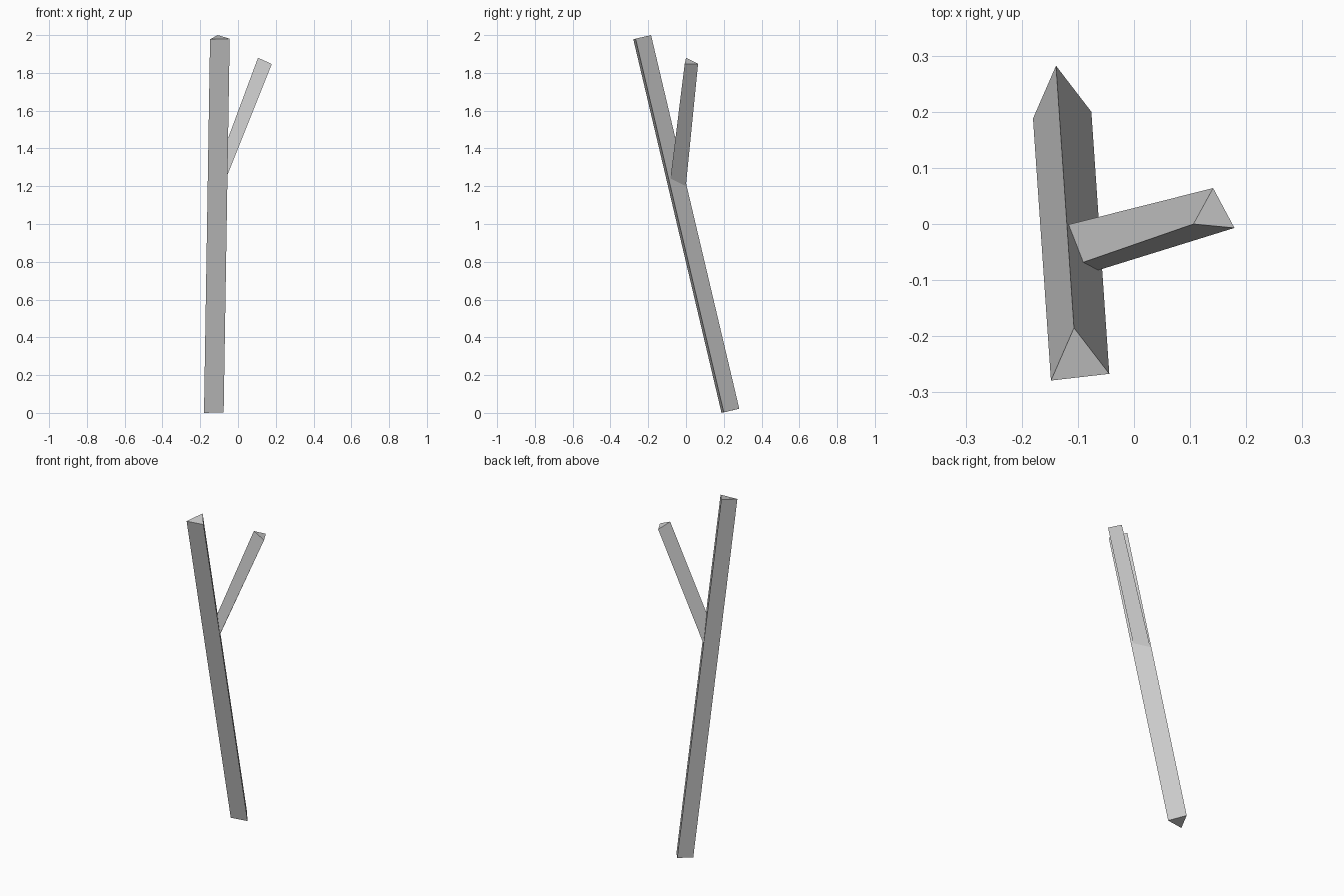
import bpy
import bmesh
from mathutils import Vector

if "Cube" in bpy.data.objects:
    bpy.data.objects.remove(bpy.data.objects["Cube"])


def prism(name, start, end):
    """Closed low-poly limb joining two matching end triangles."""
    bm = bmesh.new()
    a = [bm.verts.new(p) for p in start]
    b = [bm.verts.new(p) for p in end]
    n = len(a)
    bm.faces.new(a[::-1])
    bm.faces.new(b)
    for i in range(n):
        j = (i + 1) % n
        bm.faces.new((a[i], a[j], b[j], b[i]))
    bmesh.ops.recalc_face_normals(bm, faces=bm.faces)
    mesh = bpy.data.meshes.new(name)
    bm.to_mesh(mesh)
    bm.free()
    obj = bpy.data.objects.new(name, mesh)
    bpy.context.collection.objects.link(obj)
    return obj


# Main stick: a leaning three-sided prism
base = [Vector((-0.180, 0.188, 0.0)),
        Vector((-0.076, 0.200, 0.003)),
        Vector((-0.139, 0.282, 0.022))]
lean = Vector((0.032, -0.467, 1.978))
prism("main_stick", base, [p + lean for p in base])

# Side twig: three-sided, its root just inside the main stick
root = [(-0.110, -0.075, 1.300), (-0.117, -0.001, 1.200), (-0.066, -0.083, 1.235)]
tip = [(0.106, 0.000, 1.880), (0.141, 0.064, 1.848), (0.179, -0.007, 1.847)]
prism("side_twig", root, tip)
